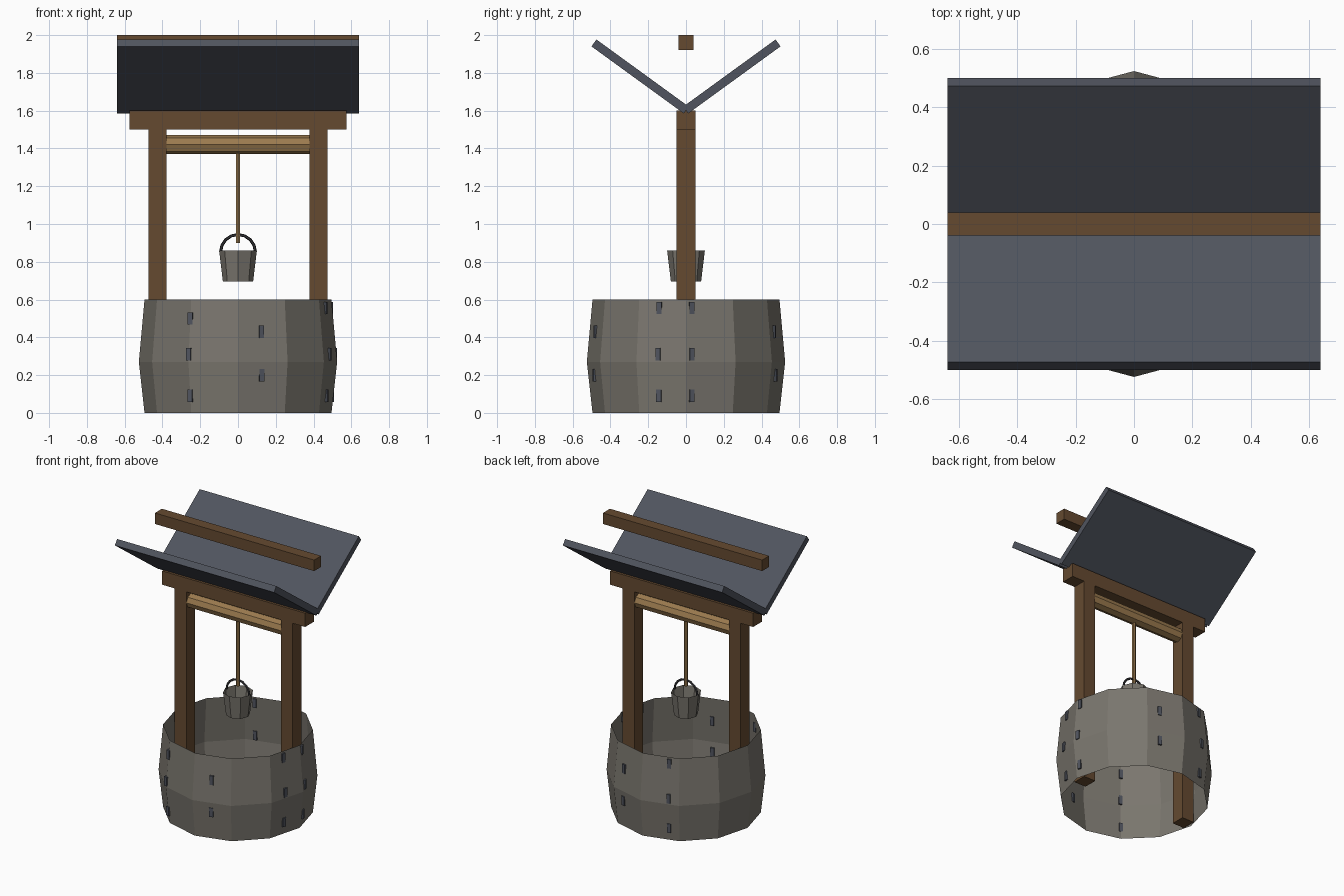
import bpy, bmesh, math
from mathutils import Matrix, Vector

if "Cube" in bpy.data.objects:
    bpy.data.objects.remove(bpy.data.objects["Cube"])


def lin(c):
    c /= 255
    return c / 12.92 if c <= 0.04045 else ((c + 0.055) / 1.055) ** 2.4


def material(name, r, g, b):
    m = bpy.data.materials.new(name)
    m.diffuse_color = (lin(r), lin(g), lin(b), 1)
    m.use_nodes = True
    m.node_tree.nodes["Principled BSDF"].inputs["Base Color"].default_value = m.diffuse_color
    return m


STONE = material("grey stone", 122, 118, 110)
WOOD = material("dark wood", 101, 74, 48)
PALE = material("pale wood", 156, 123, 79)
SLATE = material("blue slate", 80, 84, 94)
IRON = material("dark iron", 56, 56, 60)


def finish(bm, name, mat):
    me = bpy.data.meshes.new(name)
    bm.to_mesh(me)
    bm.free()
    me.materials.append(mat)
    ob = bpy.data.objects.new(name, me)
    bpy.context.collection.objects.link(ob)
    return ob


def box(name, mat, centre, size, rot=Matrix()):
    bm = bmesh.new()
    bmesh.ops.create_cube(bm, size=1, matrix=Matrix.Translation(centre) @ rot @ Matrix.Diagonal((*size, 1)))
    return finish(bm, name, mat)


def lathe(name, mat, profile, sides, cap_bottom=False):
    """Open faceted shell from (radius, z) rings."""
    bm = bmesh.new()
    rings = [[bm.verts.new((r * math.cos(math.tau * i / sides), r * math.sin(math.tau * i / sides), z))
              for i in range(sides)] for r, z in profile]
    for a, b in zip(rings, rings[1:]):
        for i in range(sides):
            j = (i + 1) % sides
            bm.faces.new((a[i], a[j], b[j], b[i]))
    if cap_bottom:
        bm.faces.new(rings[0][::-1])
    return finish(bm, name, mat)


def rod(name, mat, centre, radius, length, sides, rot=Matrix()):
    bm = bmesh.new()
    bmesh.ops.create_cone(bm, cap_ends=True, segments=sides, radius1=radius, radius2=radius,
                          depth=length, matrix=Matrix.Translation(centre) @ rot)
    return finish(bm, name, mat)


# Well wall: open twelve-sided bulging shell
lathe("well_wall", STONE, [(0.495, 0), (0.525, 0.27), (0.495, 0.6)], 12)

# Small slate chips poking through the wall: angle, heights
for deg, heights in ((-75.5, (0.2, 0.43)), (-17, (0.09, 0.31, 0.555)), (3.5, (0.09, 0.31, 0.555)),
                     (70, (0.2, 0.43)), (112, (0.09, 0.31, 0.555)), (240, (0.09, 0.31, 0.5))):
    for z in heights:
        a = math.radians(deg)
        ring = 0.495 + 0.03 * (z / 0.27 if z < 0.27 else (0.6 - z) / 0.33)
        facet = (a % (math.pi / 6)) - math.pi / 12
        r = ring * math.cos(math.pi / 12) / math.cos(facet)
        box("slate_chip", SLATE, (r * math.cos(a), r * math.sin(a), z), (0.018, 0.026, 0.065),
            Matrix.Rotation(a - facet, 4, 'Z'))

# Frame
for side, s in (("left", -1), ("right", 1)):
    box(side + "_post", WOOD, (s * 0.427, 0, 0.75), (0.095, 0.1, 1.5))
box("cross_beam", WOOD, (0, 0, 1.55), (1.15, 0.1, 0.1))

# Winding roller and rope
rod("roller", PALE, (0, 0, 1.42), 0.05, 0.77, 8, Matrix.Rotation(math.pi / 2, 4, 'Y'))
rod("rope", PALE, (0, 0, 1.145), 0.012, 0.49, 6)

# Bucket with bent handle
bucket = lathe("bucket", STONE, [(0.08, 0.695), (0.1, 0.86)], 8, True)
bm = bmesh.new()
rings = []
for i in range(9):
    a = math.pi * i / 8
    out = Vector((math.cos(a), 0, math.sin(a)))
    rings.append([bm.verts.new(Vector((0, 0, 0.852)) + out * (0.084 + 0.008 + 0.008 * math.cos(t))
                               + Vector((0, 0.008 * math.sin(t), 0)))
                  for t in (math.tau * k / 6 for k in range(6))])
for a, b in zip(rings, rings[1:]):
    for k in range(6):
        bm.faces.new((a[k], a[(k + 1) % 6], b[(k + 1) % 6], b[k]))
bm.faces.new(rings[0])
bm.faces.new(rings[-1])
bmesh.ops.recalc_face_normals(bm, faces=bm.faces)
finish(bm, "bucket_handle", IRON)

# V-shaped roof slabs and floating ridge bar
for side, s in (("front", -1), ("back", 1)):
    box(side + "_roof_slab", SLATE, (0, s * 0.243, 1.781), (1.28, 0.604, 0.045),
        Matrix.Rotation(s * math.radians(36), 4, 'X'))
box("ridge_bar", WOOD, (0, 0, 1.96), (1.28, 0.08, 0.08))
